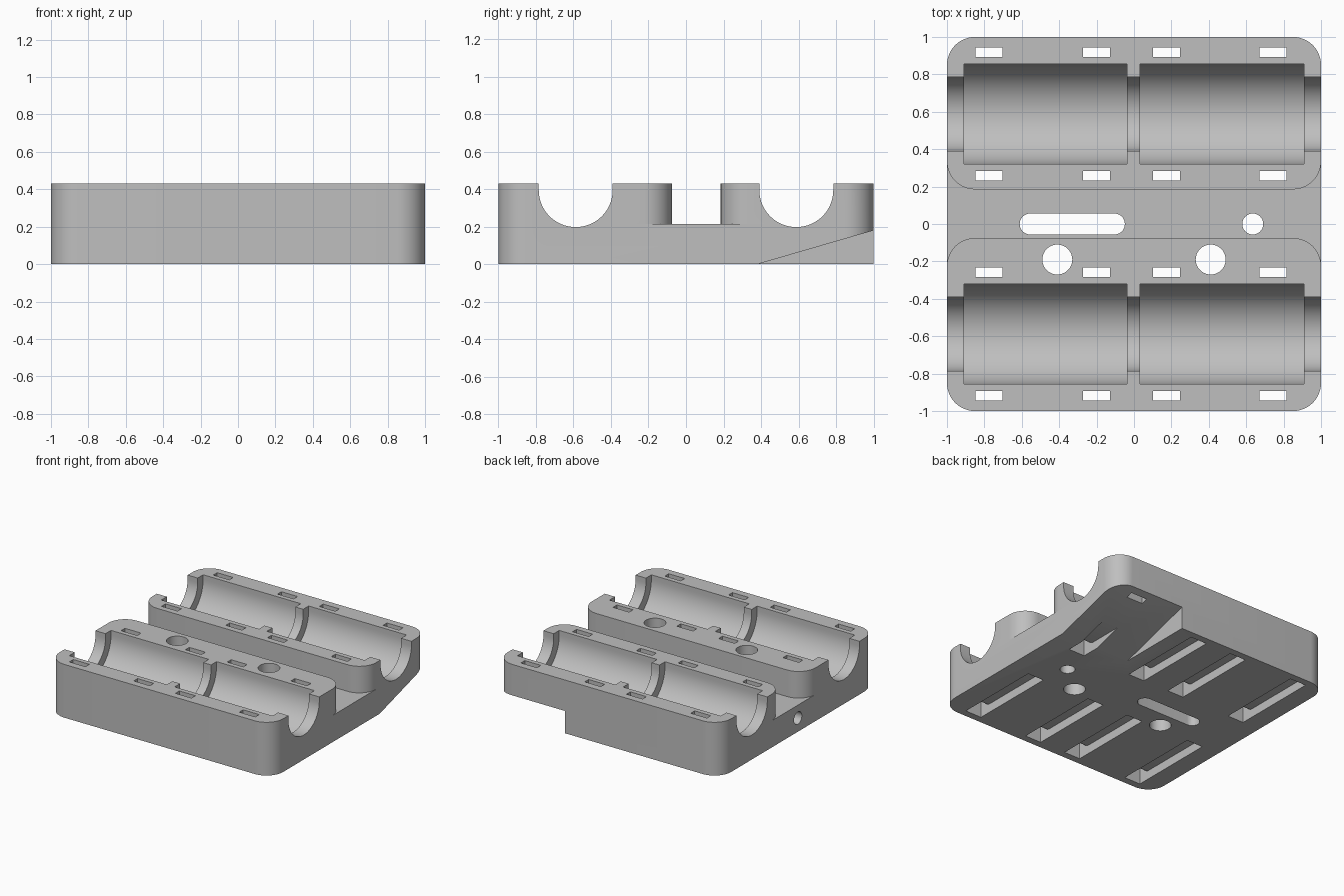
import bpy, bmesh, math

if "Cube" in bpy.data.objects:
    bpy.data.objects.remove(bpy.data.objects["Cube"])

grey = bpy.data.materials.new("plain_grey")
grey.use_nodes = True
COLOUR = (0.52, 0.52, 0.52, 1)
grey.diffuse_color = COLOUR
grey.node_tree.nodes["Principled BSDF"].inputs["Base Color"].default_value = COLOUR


def arc(cx, cy, r, start, end, n=12):
    """Points on an arc, angles in degrees."""
    angles = [math.radians(start + (end - start) * i / n) for i in range(n + 1)]
    return [(cx + r * math.cos(a), cy + r * math.sin(a)) for a in angles]


def circle(cx, cy, r):
    return arc(cx, cy, r, 0, 360, 40)[:-1]


def prism(name, outline, axis, low, high):
    """Extrude an xy outline along z, or a yz outline along x."""
    bm = bmesh.new()
    place = (lambda u, v, w: (u, v, w)) if axis == "z" else (lambda u, v, w: (w, u, v))
    base = [bm.verts.new(place(u, v, low)) for u, v in outline]
    top = [bm.verts.new(place(u, v, high)) for u, v in outline]
    bm.faces.new(base)
    bm.faces.new(top)
    for i in range(len(base)):
        j = (i + 1) % len(base)
        bm.faces.new((base[i], base[j], top[j], top[i]))
    bmesh.ops.recalc_face_normals(bm, faces=bm.faces)
    mesh = bpy.data.meshes.new(name)
    bm.to_mesh(mesh)
    bm.free()
    mesh.materials.append(grey)
    obj = bpy.data.objects.new(name, mesh)
    bpy.context.collection.objects.link(obj)
    return obj


# Rounded block that everything is cut from
HEIGHT, R, C = 0.43, 0.15, 0.85
outline = (arc(C, C, R, 0, 90) + arc(-C, C, R, 90, 180)
           + arc(-C, -C, R, 180, 270) + arc(C, -C, R, 270, 360))
body = prism("holder_body", outline, "z", 0, HEIGHT)
bpy.context.view_layer.objects.active = body
body.select_set(True)


def cut(outline, axis, low, high):
    cutter = prism("cutter", outline, axis, low, high)
    cutter.hide_render = True
    mod = body.modifiers.new("cut", "BOOLEAN")
    mod.operation = "DIFFERENCE"
    mod.solver = "EXACT"
    mod.object = cutter
    bpy.ops.object.modifier_apply(modifier=mod.name)
    bpy.data.objects.remove(cutter)


# Centre channel, flaring around the rounded inner corners
FRONT, BACK, FLOOR = -0.075, 0.185, 0.215
side = (arc(C, FRONT - R, R, 90, 0) + [(1.1, FRONT - R), (1.1, BACK + R)]
        + arc(C, BACK + R, R, 0, -90))
cut(side + [(-x, y) for x, y in reversed(side)], "z", FLOOR, 0.6)

# Cradles: a narrow groove right through and two wide pockets per row
ROW, AXIS_Z = 0.588, 0.395


def groove(y, r):
    return [(y - r, 0.6)] + arc(y, AXIS_Z, r, 180, 360, 40) + [(y + r, 0.6)]


for y in (-ROW, ROW):
    cut(groove(y, 0.197), "x", -1.1, 1.1)
    for low, high in ((-0.91, -0.037), (0.033, 0.908)):
        cut(groove(y, 0.267), "x", low, high)

# U-shaped strap passages under each row
OUTER, INNER, ROOF, BEND = 0.355, 0.305, 0.07, 0.05
half = [(OUTER, -0.1), (OUTER, 0.6), (INNER, 0.6)] + arc(
    INNER - BEND, ROOF + BEND, BEND, 0, -90, 8)
strap = half + [(-y, z) for y, z in reversed(half)]
for row in (-ROW, ROW):
    for x in (-0.775, -0.2, 0.173, 0.743):
        cut([(y + row, z) for y, z in strap], "x", x - 0.072, x + 0.072)

# Vertical holes and long cable slot
for x, y, r in ((0.635, 0, 0.056), (-0.41, -0.19, 0.08), (0.41, -0.19, 0.08)):
    cut(circle(x, y, r), "z", -0.1, 0.6)
cut(arc(-0.555, 0, 0.056, 90, 270, 20) + arc(-0.105, 0, 0.056, -90, 90, 20),
    "z", -0.1, 0.6)

# Cable hole in the end of the channel
cut(circle(0, 0.11, 0.05), "x", -1.1, -0.4)

# Sloping relief under one back corner
SLOPE = 0.18 / 0.62
cut([(0.38 - 0.1 / SLOPE, -0.1), (1.2, -0.1), (1.2, 0.82 * SLOPE)], "x", 0.38, 1.2)

bpy.ops.object.shade_smooth_by_angle(angle=math.radians(30))
